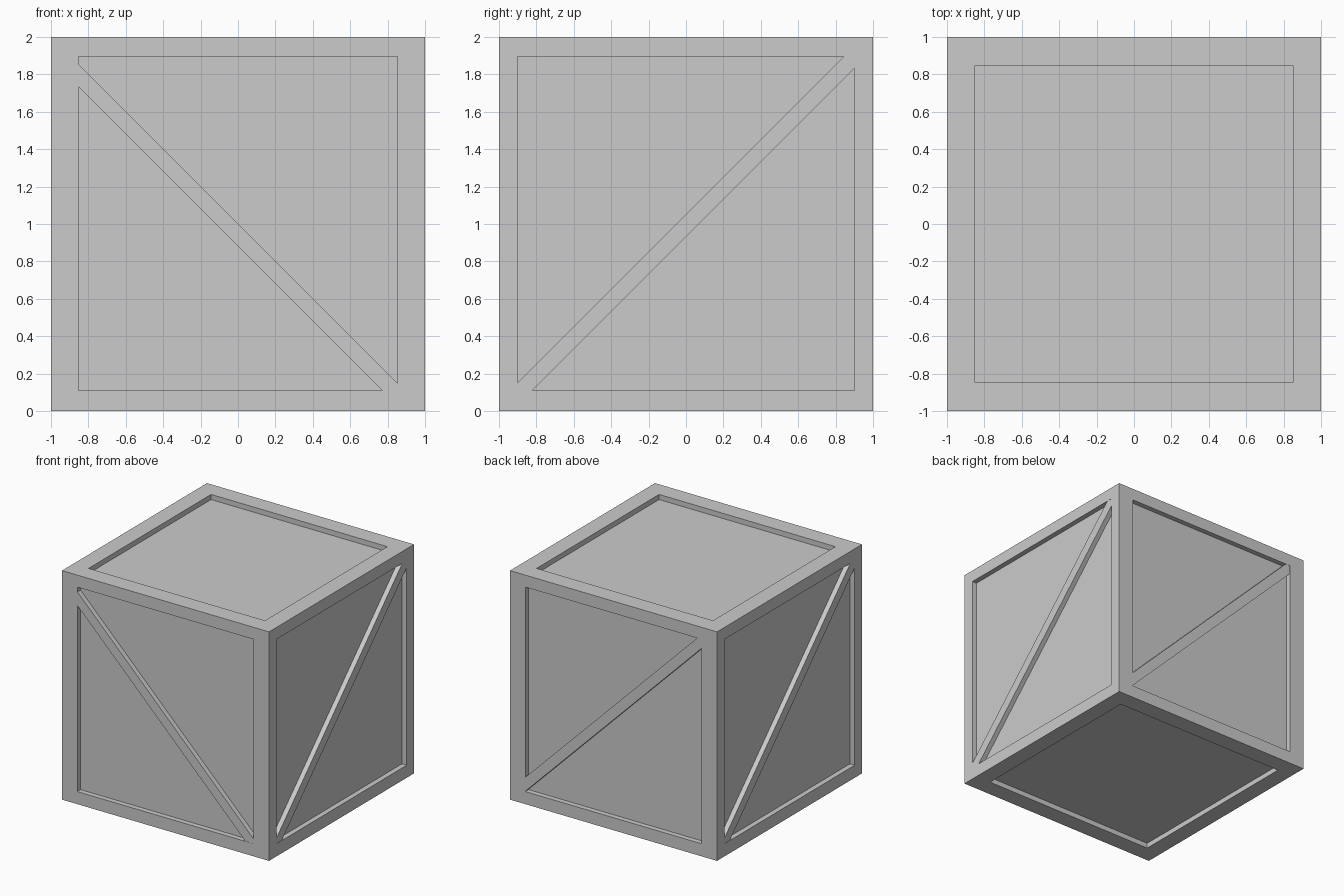
import bpy, bmesh
from mathutils import Vector

if "Cube" in bpy.data.objects:
    bpy.data.objects.remove(bpy.data.objects["Cube"])

DEPTH = 0.045            # how far the panels sit below the frame
HX, HY, HT = 0.852, 0.90, 0.845   # half openings: front x, side y, top y
Z0, Z1 = 0.11, 1.895     # bottom and top of the side openings


def add_object(name, bm):
    bmesh.ops.recalc_face_normals(bm, faces=bm.faces[:])
    mesh = bpy.data.meshes.new(name)
    bm.to_mesh(mesh)
    bm.free()
    obj = bpy.data.objects.new(name, mesh)
    bpy.context.collection.objects.link(obj)
    return obj


def box(lo, hi):
    bm = bmesh.new()
    bmesh.ops.create_cube(bm, size=1)
    lo, hi = Vector(lo), Vector(hi)
    for v in bm.verts:
        v.co = Vector([lo[i] + (v.co[i] + 0.5) * (hi[i] - lo[i]) for i in range(3)])
    return bm


# crate body: cube with a recessed panel on each of the six faces
bm = box((-1, -1, 0), (1, 1, 2))
bm.normal_update()
faces = bm.faces[:]
bmesh.ops.inset_individual(bm, faces=faces, thickness=0.1)
for f in faces:
    n = f.normal.copy()
    for v in f.verts:
        x = HX if v.co.x > 0 else -HX
        y = HY if v.co.y > 0 else -HY
        z = Z1 if v.co.z > 1 else Z0
        if abs(n.x) > 0.5:
            v.co.y, v.co.z = y, z
        elif abs(n.y) > 0.5:
            v.co.x, v.co.z = x, z
        else:
            v.co.x, v.co.y = x, HT if v.co.y > 0 else -HT
    # push the panel inwards, leaving vertical recess walls
    inner = bmesh.ops.extrude_discrete_faces(bm, faces=[f])["faces"][0]
    bmesh.ops.translate(bm, verts=inner.verts[:], vec=-n * DEPTH)
add_object("crate_body", bm)


# diagonal braces: a slab filling the opening, trimmed to a 45 degree strip
def brace(name, axis, side, slope, low, high):
    half = HX if axis == "y" else HY
    d0, d1 = sorted((side * (1 - DEPTH - 0.005), side * 0.998))
    if axis == "y":
        bm = box((-half, d0, Z0), (half, d1, Z1))
        normal = Vector((-slope, 0, 1))
    else:
        bm = box((d0, -half, Z0), (d1, half, Z1))
        normal = Vector((0, -slope, 1))
    for height, n in ((high, normal), (low, -normal)):
        cut = bmesh.ops.bisect_plane(bm, geom=bm.verts[:] + bm.edges[:] + bm.faces[:],
                                     plane_co=(0, 0, height), plane_no=n, clear_outer=True)
        edges = [e for e in cut["geom_cut"] if isinstance(e, bmesh.types.BMEdge)]
        bmesh.ops.holes_fill(bm, edges=edges, sides=0)
    add_object(name, bm)


brace("front_brace", "y", -1, -1, 0.88, 1.0)
brace("back_brace", "y", 1, -1, 0.965, 1.087)
brace("right_brace", "x", 1, 1, 0.931, 1.053)
brace("left_brace", "x", -1, -1, 0.931, 1.053)
